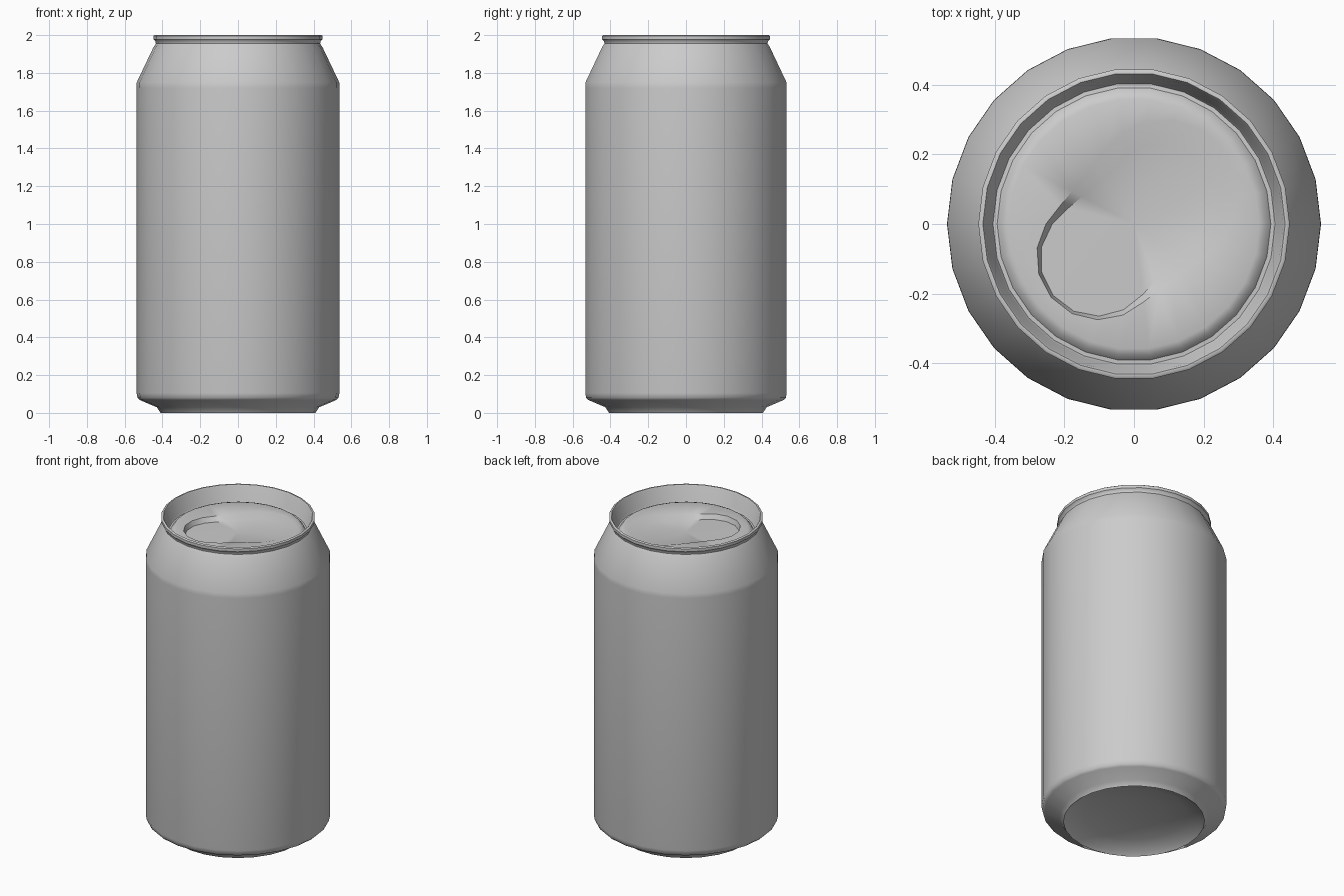
import bpy, bmesh, math
from mathutils import Vector

if "Cube" in bpy.data.objects:
    bpy.data.objects.remove(bpy.data.objects["Cube"])

SIDES = 26
ANGLES = [2 * math.pi * i / SIDES for i in range(SIDES)]

metal = bpy.data.materials.new("grey_metal")
metal.diffuse_color = (0.6, 0.6, 0.6, 1)
metal.use_nodes = True
metal.node_tree.nodes["Principled BSDF"].inputs["Base Color"].default_value = metal.diffuse_color


def ring(bm, radius, z):
    return [bm.verts.new((radius * math.cos(a), radius * math.sin(a), z)) for a in ANGLES]


def bridge(bm, lower, upper):
    for i in range(SIDES):
        j = (i + 1) % SIDES
        bm.faces.new((lower[i], lower[j], upper[j], upper[i]))


def finish(bm, name, angle=40):
    mesh = bpy.data.meshes.new(name)
    bm.to_mesh(mesh)
    bm.free()
    obj = bpy.data.objects.new(name, mesh)
    bpy.context.collection.objects.link(obj)
    mesh.materials.append(metal)
    bpy.ops.object.select_all(action='DESELECT')
    obj.select_set(True)
    bpy.context.view_layer.objects.active = obj
    bpy.ops.object.shade_smooth_by_angle(angle=math.radians(angle))
    return obj


def lathe(name, profile):
    """Spin (radius, z) points listed from outside-bottom upwards; radius 0 makes a pole."""
    bm = bmesh.new()
    previous = None
    for radius, z in profile:
        if radius == 0:
            pole = bm.verts.new((0, 0, z))
            for i in range(SIDES):
                bm.faces.new((previous[i], previous[(i + 1) % SIDES], pole))
            continue
        current = ring(bm, radius, z)
        if previous:
            bridge(bm, previous, current)
        previous = current
    return bm


# Outer shell: foot, straight wall, shoulder, neck, rolled rim and inner rim wall
finish(lathe("can_body", [
    (0.41, 0.0), (0.43, 0.03), (0.52, 0.068), (0.532, 0.08), (0.537, 0.105),
    (0.537, 1.72), (0.536, 1.75), (0.448, 1.935), (0.435, 1.955), (0.437, 1.968),
    (0.447, 1.978), (0.447, 1.996), (0.442, 2.0), (0.434, 2.0), (0.429, 1.992),
    (0.411, 1.905), (0.405, 1.895)]), "can_body")

# Concave underside
base = lathe("base_dome", [(0.41, 0.0), (0.385, 0.02), (0.3, 0.05), (0.16, 0.072), (0, 0.08)])
bmesh.ops.reverse_faces(base, faces=base.faces[:]) if base.faces[:][0].normal.z > 0 else None
base.normal_update()
if base.faces[:][0].normal.z > 0:
    bmesh.ops.reverse_faces(base, faces=base.faces[:])
finish(base, "base_dome")

# Lid: rim groove, raised panel and a rounded recess that fades out at its wide end
SMALL, SMALL_R = Vector((-0.1, -0.095)), 0.18
LARGE, LARGE_R = Vector((0.09, 0.09)), 0.21


def inside(p):
    return any((p - SMALL.lerp(LARGE, t / 20)).length <= SMALL_R + (LARGE_R - SMALL_R) * t / 20
               for t in range(21))


def recess_radius(a):
    low, high = 0.0, 0.4
    for _ in range(14):
        mid = (low + high) / 2
        if inside(Vector((mid * math.cos(a), mid * math.sin(a)))):
            low = mid
        else:
            high = mid
    return low


lid = lathe("lid", [(0.405, 0), (0.396, 0)])
lid.clear()
rings = [ring(lid, 0.405, 1.895), ring(lid, 0.393, 1.896),
         ring(lid, 0.378, 1.914), ring(lid, 0.36, 1.92)]
edge, floor = [], []
for a in ANGLES:
    r = recess_radius(a)
    wide = 0.5 + 0.5 * math.cos(a - math.radians(45))   # 1 at the wide end
    inset = 0.008 + 0.07 * wide
    edge.append(lid.verts.new((r * math.cos(a), r * math.sin(a), 1.92)))
    floor.append(lid.verts.new(((r - inset) * math.cos(a), (r - inset) * math.sin(a),
                                1.888 + 0.018 * wide)))
rings += [edge, floor]
for outer, inner in zip(rings, rings[1:]):
    bridge(lid, outer, inner)
centre = lid.verts.new((0, 0, 1.897))
for i in range(SIDES):
    lid.faces.new((floor[i], floor[(i + 1) % SIDES], centre))
finish(lid, "lid")
